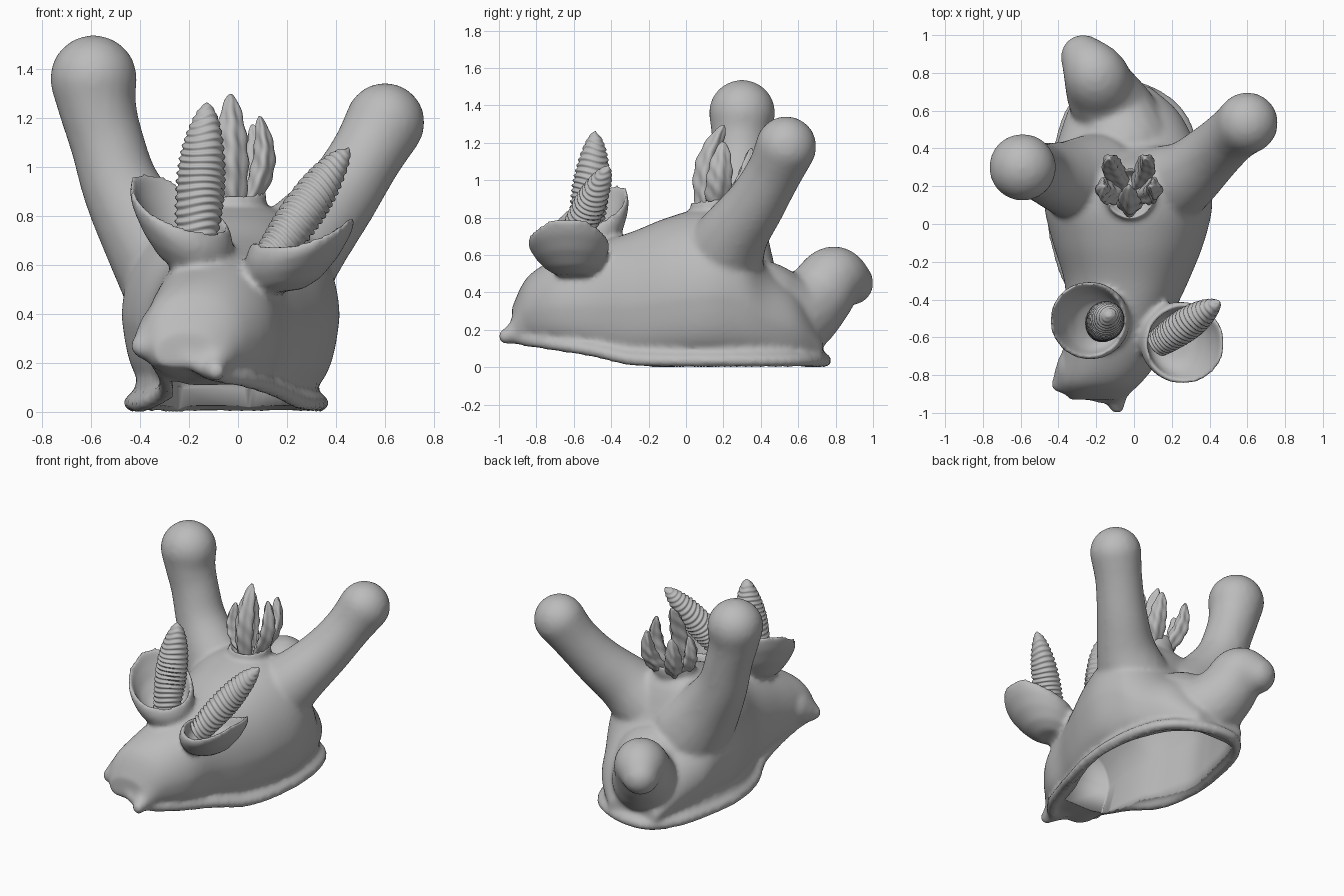
import bpy, bmesh, math
from mathutils import Vector, Matrix

if "Cube" in bpy.data.objects:
    bpy.data.objects.remove(bpy.data.objects["Cube"])

grey = bpy.data.materials.new("clay grey")
grey.diffuse_color = (0.5, 0.5, 0.5, 1)
grey.use_nodes = True
grey.node_tree.nodes["Principled BSDF"].inputs["Base Color"].default_value = grey.diffuse_color


def finish(bm, name):
    bmesh.ops.recalc_face_normals(bm, faces=bm.faces)
    for f in bm.faces:
        f.smooth = True
    me = bpy.data.meshes.new(name)
    bm.to_mesh(me)
    bm.free()
    me.materials.append(grey)
    ob = bpy.data.objects.new(name, me)
    bpy.context.collection.objects.link(ob)
    return ob


def loft(bm, rings):
    """Skin closed rings of points and cap both ends."""
    vs = [[bm.verts.new(p) for p in r] for r in rings]
    n = len(vs[0])
    for a, b in zip(vs, vs[1:]):
        for i in range(n):
            bm.faces.new((a[i], a[(i + 1) % n], b[(i + 1) % n], b[i]))
    bm.faces.new(vs[0][::-1])
    bm.faces.new(vs[-1])


def spline(pts, steps, closed=False):
    """Catmull-Rom through points of any dimension."""
    n = len(pts)
    out = []
    for i in range(n if closed else n - 1):
        idx = [(i + k) % n if closed else min(max(i + k, 0), n - 1) for k in (-1, 0, 1, 2)]
        for s in range(steps):
            t = s / steps
            out.append([0.5 * (2 * b + (c - a) * t + (2 * a - 5 * b + 4 * c - d) * t * t
                               + (3 * b - a - 3 * c + d) * t ** 3)
                        for a, b, c, d in zip(*(pts[k] for k in idx))])
    if not closed:
        out.append(list(pts[-1]))
    return out


def sausage(bm, pts, steps, closed=False):
    """Chain of balls (x, y, z, radius) that the remesh fuses into a tube."""
    for x, y, z, r in spline(pts, steps, closed):
        bmesh.ops.create_icosphere(bm, subdivisions=3 if r > 0.09 else 2, radius=r,
                                   matrix=Matrix.Translation((x, y, z)))


def cup(bm, base, rim, radius, tilt, heading, saddle=0):
    """Bowl whose rim rises by tilt towards the heading (degrees)."""
    b, c, n = Vector(base), Vector(rim), 48
    rows = ((.05, 0), (.4, 0), (.67, .15), (.88, .42), (1, .7), (1.01, .9), (.97, 1), (.9, .97),
            (.85, .8), (.72, .55), (.5, .4), (.05, .35))
    rings = []
    for k, h in rows:
        ring = []
        for i in range(n):
            a = math.tau * i / n
            d = a - math.radians(heading)
            p = b.lerp(c, h) + Vector((math.cos(a), math.sin(a), 0)) * radius * k
            p.z += k * (.4 + .6 * h) * (tilt * math.cos(d) + saddle * h * math.cos(2 * d))
            ring.append(p)
        rings.append(ring)
    loft(bm, rings)


def spindle(name, base, tip, out, rows, n, shape, bow=0):
    """Upright form; shape(t, a) gives the cross-section offset (x, y, along)."""
    b, t1 = Vector(base), Vector(tip)
    z = (t1 - b).normalized()
    y = z.cross(Vector(out)).normalized()
    x = y.cross(z)
    rings = []
    for j in range(rows + 1):
        t = j / rows
        c = b.lerp(t1, t) + x * bow * math.sin(math.pi * t)
        ring = []
        for i in range(n):
            u, v, w = shape(t, math.tau * i / n)
            ring.append(c + x * u + y * v + z * w)
        rings.append(ring)
    bm = bmesh.new()
    loft(bm, rings)
    return finish(bm, name)


# Main body: cross-sections along y (y, centre x, half width, bottom, top)
bm = bmesh.new()
stations = [(-.93, -.21, .13, .18, .32), (-.85, -.18, .21, .16, .48), (-.7, -.12, .26, .13, .58),
            (-.5, -.08, .28, .09, .66), (-.3, -.04, .33, .045, .72), (-.1, -.03, .40, .04, .80),
            (.1, -.03, .445, .04, .85), (.28, -.03, .42, .04, .82), (.42, -.04, .37, .04, .56),
            (.6, -.06, .29, .04, .40), (.73, -.1, .18, .04, .16)]


def power(v, e):
    return math.copysign(abs(v) ** e, v)


rings = []
for y, xc, w, zb, zt in spline(stations, 5):
    zm = zb + 0.42 * (zt - zb)
    ring = []
    for i in range(64):
        a = math.tau * i / 64
        c, s = math.cos(a), math.sin(a)
        z = zm + ((zt - zm) * s if s > 0 else (zm - zb) * power(s, .6))
        side = power(c, .85) if s > 0 else power(c, .4) * (1 - .1 * abs(s) ** .6)
        ring.append((xc + w * side, y, z))
    rings.append(ring)
loft(bm, rings)

# Three large round-ended lobes: left, right, tail
sausage(bm, [(-.2, .22, .5, .26), (-.35, .24, .7, .2), (-.47, .27, .9, .162),
             (-.535, .29, 1.1, .152), (-.575, .295, 1.25, .16), (-.59, .3, 1.36, .178)], 7)
sausage(bm, [(.1, .16, .52, .25), (.27, .25, .7, .19), (.41, .37, .87, .16),
             (.52, .47, 1.04, .15), (.6, .535, 1.18, .163)], 7)
sausage(bm, [(-.05, .4, .30, .27), (-.1, .57, .27, .225), (-.17, .7, .37, .19),
             (-.205, .79, .48, .168), (-.27, .885, .45, .118)], 7)

# Two small mouth horns
sausage(bm, [(-.28, -.76, .32, .13), (-.35, -.82, .28, .08), (-.395, -.85, .265, .045)], 6)
sausage(bm, [(-.1, -.78, .27, .14), (-.1, -.88, .2, .075), (-.09, -.965, .165, .042)], 6)

# Foot rim, with a skirt joining it to the body
foot = [(-.1, -.9, .16), (.04, -.75, .13), (.16, -.5, .09), (.25, -.3, .045), (.31, -.1, .036),
        (.335, .15, .036), (.31, .4, .036), (.22, .6, .036), (.02, .72, .036), (-.2, .73, .036),
        (-.34, .57, .036), (-.41, .3, .036), (-.43, .05, .036), (-.38, -.2, .036),
        (-.3, -.4, .08), (-.29, -.6, .14), (-.33, -.8, .23), (-.22, -.9, .22)]
sausage(bm, [p + (.038,) for p in foot], 9, True)
outline = spline(foot, 4, True)
loft(bm, [[(-.06 + (x + .06) * k, y * k, z + h) for x, y, z in outline]
          for k, h in ((1, -.01), (.99, .03), (.95, .1), (.86, .2))])

# Sheaths round the feelers and the gill collar
cup(bm, (-.18, -.52, .57), (-.245, -.51, .85), .205, .13, 135, .01)
cup(bm, (.18, -.60, .49), (.272, -.635, .725), .215, .06, 0, .03)
cup(bm, (-.02, .16, .72), (-.02, .16, .91), .135, .02, 90)

body = finish(bm, "slug_body")
rem = body.modifiers.new("fuse", 'REMESH')
rem.mode = 'VOXEL'
rem.voxel_size = 0.016
rem.use_smooth_shade = True
sm = body.modifiers.new("soften", 'SMOOTH')
sm.factor = 0.5
sm.iterations = 9

# Hollow underside, cut with an inset copy of the body sections
bm = bmesh.new()
rings = []
for y, xc, w, zb, zt in spline(stations[2:], 5):
    zm = zb + 0.42 * (zt - zb)
    low = .8 - .4 * max(0, -.15 - y)
    arch = [(xc + (w - .055) * power(math.cos(math.pi * i / 32), .85), y * .92,
             zm + (zt - .06 - zm) * math.sin(math.pi * i / 32)) for i in range(33)]
    rings.append(arch + [(xc - w * low, y * .92, .1), (xc - w * low, y * .92, -.1),
                         (xc + w * low, y * .92, -.1), (xc + w * low, y * .92, .1)])
loft(bm, rings)
hollow = finish(bm, "hollow_cutter")
hollow.hide_render = True
hollow.display_type = 'WIRE'
cut = body.modifiers.new("hollow", 'BOOLEAN')
cut.operation = 'DIFFERENCE'
cut.solver = 'EXACT'
cut.object = hollow


# Ribbed feelers
def ribbed(size, ribs):
    def shape(t, a):
        env = size * (.85 + .25 * math.sin(math.pi * t)) * (1 - t ** 5) ** .5 * (1 - .12 * t)
        phase = math.tau * (ribs * t + .3 * math.sin(2 * a))
        r = max(env, .004) * (.94 + .06 * math.sin(phase))
        return r * math.cos(a), r * math.sin(a), .008 * math.sin(a + 9 * t)
    return shape


spindle("left_feeler", (-.17, -.54, .68), (-.13, -.48, 1.255), (1, 0, 0), 120, 28, ribbed(.1, 19))
spindle("right_feeler", (.13, -.63, .62), (.445, -.42, 1.075), (0, 1, 0), 120, 28, ribbed(.088, 19))


# Gill: a ring of keeled, wavy leaves
def leaf(width, depth):
    def shape(t, a):
        env = max(math.sin(math.pi * min(.18 + .82 * t, .995)) ** .5, .05)
        k = env * (1 + .16 * math.cos(4 * a) + .07 * math.sin(26 * t + 3 * a))
        return depth * k * math.cos(a), width * k * math.sin(a), 0
    return shape


gills = [("front", (-.02, .10, .84), (-.03, .2, 1.295), .057, .055),
         ("left", (-.08, .16, .84), (-.16, .2, 1.13), .06, .04),
         ("right", (.04, .16, .84), (.09, .2, 1.205), .06, .042),
         ("back_left", (-.06, .21, .84), (-.13, .35, 1.16), .05, .045),
         ("back_right", (.02, .21, .84), (.06, .35, 1.17), .05, .045)]
for name, base, tip, w, d in gills:
    out = Vector((base[0] + .02, base[1] - .16, 0))
    spindle("gill_leaf_" + name, base, tip, out, 40, 24, leaf(w, d), .04)
